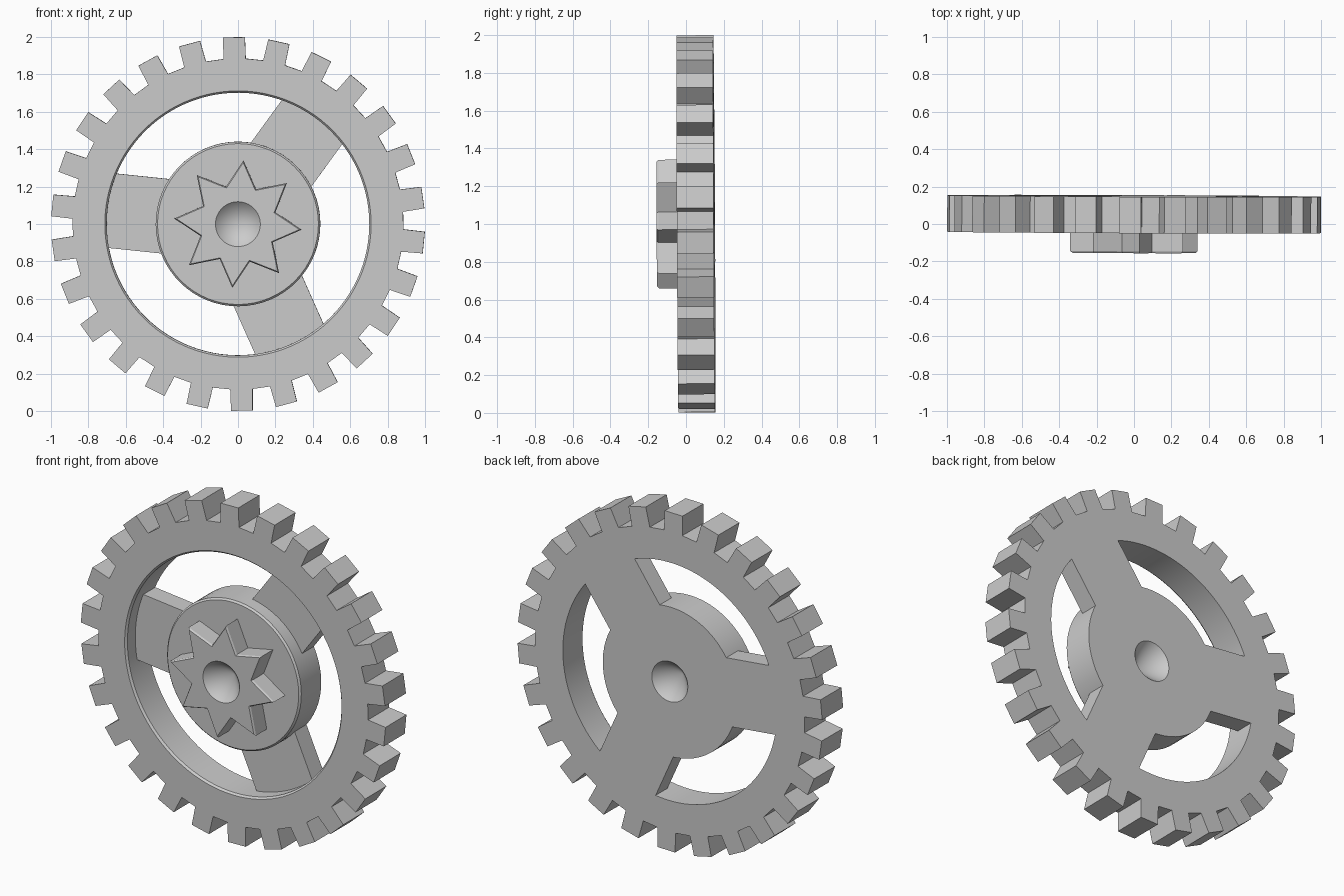
import bpy
import bmesh
from math import radians, sin, cos, pi, hypot, atan2
from mathutils import Matrix, Vector

cube = bpy.data.objects.get("Cube")
if cube:
    bpy.data.objects.remove(cube, do_unlink=True)

GREY = (0.6, 0.6, 0.6, 1.0)
metal = bpy.data.materials.new("grey_metal")
metal.use_nodes = True
metal.diffuse_color = GREY
metal.node_tree.nodes["Principled BSDF"].inputs["Base Color"].default_value = GREY

# The wheel leans very slightly
CENTRE = Vector((0, 0, 1))
LEAN = (Matrix.Translation(CENTRE) @ Matrix.Rotation(-0.004, 4, 'Z')
        @ Matrix.Rotation(0.005, 4, 'X'))
FRONT, BACK = -0.045, 0.15
TEETH, STAR_POINTS = 26, 8


def finish(bm, name):
    bmesh.ops.recalc_face_normals(bm, faces=bm.faces)
    bm.transform(LEAN)
    mesh = bpy.data.meshes.new(name)
    bm.to_mesh(mesh)
    bm.free()
    mesh.materials.append(metal)
    obj = bpy.data.objects.new(name, mesh)
    bpy.context.collection.objects.link(obj)
    bpy.ops.object.select_all(action='DESELECT')
    obj.select_set(True)
    bpy.context.view_layer.objects.active = obj
    bpy.ops.object.shade_smooth_by_angle(angle=radians(25))


def polar(r, a):
    return Vector((r * cos(a), r * sin(a)))


def circle(r, count, start):
    return [polar(r, start + 2 * pi * i / count) for i in range(count)]


def skin(bm, loops, closed=False):
    """Join (outline, y) loops that share a point count into a surface."""
    rings = [[bm.verts.new((p.x, y, p.y)) for p in pts] for pts, y in loops]
    pairs = list(zip(rings, rings[1:]))
    if closed:
        pairs.append((rings[-1], rings[0]))
    for a, b in pairs:
        for i in range(len(a)):
            j = (i + 1) % len(a)
            bm.faces.new((a[i], a[j], b[j], b[i]))
    return rings


# Toothed rim with a chamfered inner front edge
def gear_outline():
    pts = []
    for i in range(TEETH):
        a = radians(91.2) + 2 * pi * i / TEETH
        for r, side in ((0.883, -0.06), (0.998, -0.058), (0.998, 0.058), (0.883, 0.06)):
            pts.append(polar(hypot(r, side), a + atan2(side, r)))
    return pts


outline = gear_outline()
count = len(outline)
start = radians(91.2) - 3 * pi / count
bm = bmesh.new()
skin(bm, [(outline, BACK), (outline, FRONT),
          (circle(0.712, count, start), FRONT),
          (circle(0.702, count, start), FRONT + 0.012),
          (circle(0.702, count, start), BACK)], closed=True)
finish(bm, "toothed_rim")


# Hub with a star boss in front and a conical centre on both sides
def star_outline(scale, steps=4):
    start = radians(85)
    corners = [polar(scale * (0.21 if i % 2 else 0.342), start + pi * i / STAR_POINTS)
               for i in range(2 * STAR_POINTS)]
    return [c.lerp(corners[(i + 1) % len(corners)], s / steps)
            for i, c in enumerate(corners) for s in range(steps)]


def hub_ring(r):
    return circle(r, STAR_POINTS * 8, radians(85))


bm = bmesh.new()
rings = skin(bm, [(hub_ring(0.001), BACK - 0.12),
                  (hub_ring(0.118), BACK),
                  (hub_ring(0.44), BACK),
                  (hub_ring(0.44), FRONT + 0.01),
                  (hub_ring(0.43), FRONT),
                  (star_outline(1), FRONT),
                  (star_outline(1), -0.145),
                  (star_outline(0.965), -0.155),
                  (hub_ring(0.12), -0.155),
                  (hub_ring(0.001), -0.035)])
for tip in (rings[0], rings[-1]):
    bmesh.ops.pointmerge(bm, verts=tip, merge_co=(0, tip[0].co.y, 0))
finish(bm, "hub_with_star")

# Three recessed spokes, flush with the back
for i, name in enumerate(("left_spoke", "upper_spoke", "lower_spoke")):
    inner, outer, front = 0.36, 0.73, 0.04
    bm = bmesh.new()
    bmesh.ops.create_cube(bm, size=1)
    bm.transform(Matrix.Rotation(-radians(174 - 120 * i), 4, 'Y')
                 @ Matrix.Translation(((inner + outer) / 2, (front + BACK) / 2, 0))
                 @ Matrix.Diagonal((outer - inner, BACK - front, 0.4, 1)))
    finish(bm, name)
